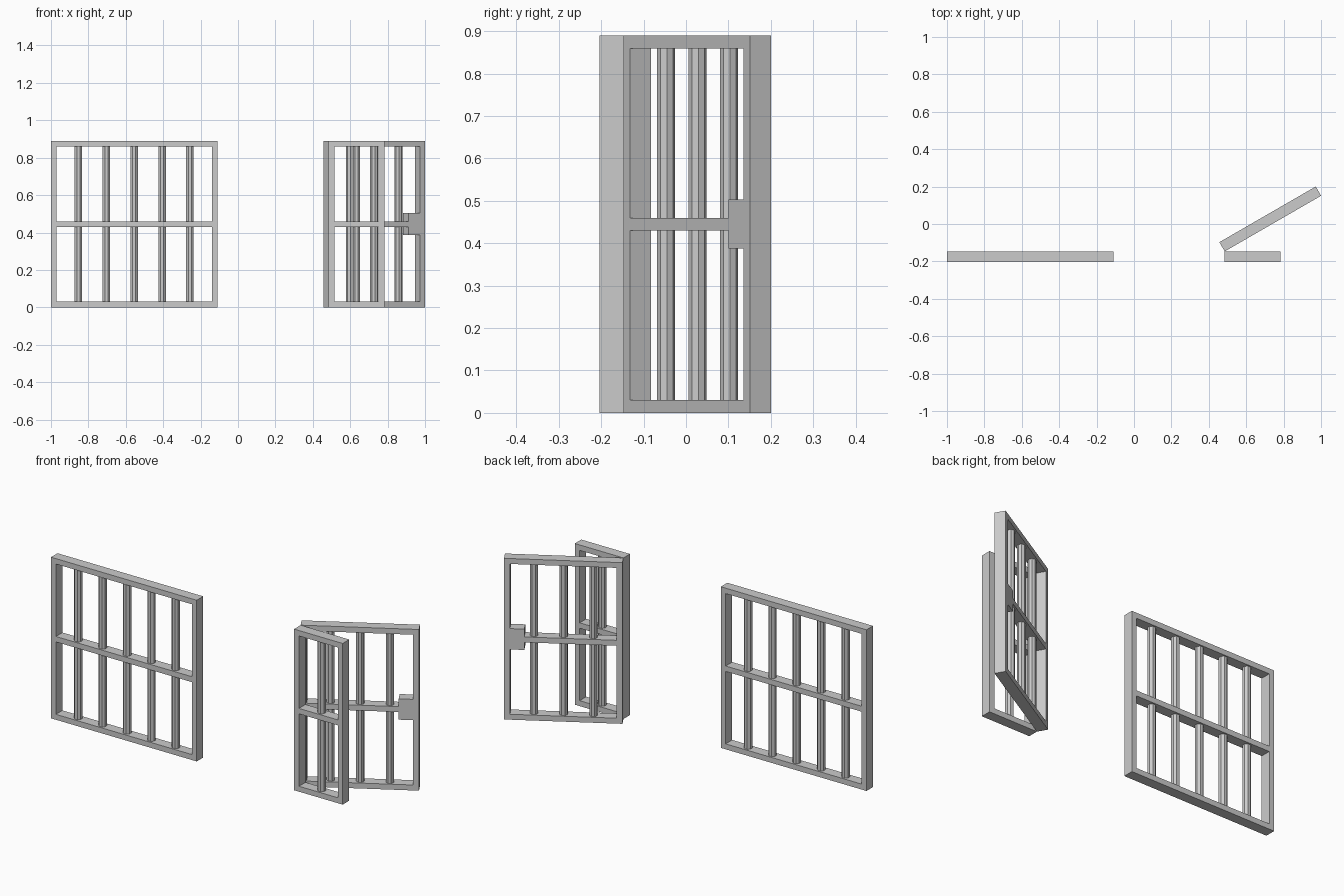
import bpy, math
from mathutils import Matrix, Vector

if "Cube" in bpy.data.objects:
    bpy.data.objects.remove(bpy.data.objects["Cube"])

H, T, F = 0.89, 0.057, 0.03      # panel height, depth, frame width
Y0 = -0.2035                     # front plane of the fixed panels
SPACING, BAR_R = 0.149, 0.0215


def box(name, x0, x1, z0, z1, m):
    bpy.ops.mesh.primitive_cube_add(size=1)
    o = bpy.context.object
    o.name = name
    o.data.transform(m @ Matrix.Translation(((x0 + x1) / 2, T / 2, (z0 + z1) / 2))
                     @ Matrix.Diagonal((x1 - x0, T, z1 - z0, 1)))
    return o


def bar(name, x, m):
    bpy.ops.mesh.primitive_cylinder_add(vertices=8, radius=BAR_R, depth=H - 2 * F, end_fill_type='NOTHING')
    o = bpy.context.object
    o.name = name
    o.data.transform(m @ Matrix.Translation((x, T / 2, H / 2))
                     @ Matrix.Rotation(math.radians(22.5), 4, 'Z'))
    return o


def panel(name, width, bars, m):
    # Outer frame and middle rail
    box(name + "_left_stile", 0, F, 0, H, m)
    box(name + "_right_stile", width - F, width, 0, H, m)
    box(name + "_bottom_rail", F, width - F, 0, F, m)
    box(name + "_top_rail", F, width - F, H - F, H, m)
    box(name + "_middle_rail", F, width - F, H / 2 - F / 2, H / 2 + F / 2, m)
    # Vertical octagonal bars
    for i in range(bars):
        bar(f"{name}_bar_{i + 1}", width / 2 + (i - (bars - 1) / 2) * SPACING, m)


# Fixed wall panels
panel("wide_panel", 0.89, 5, Matrix.Translation((-1, Y0, 0)))
panel("narrow_panel", 0.297, 1, Matrix.Translation((0.485, Y0, 0)))

# Door swung open by 30 degrees, with lock box
door = Matrix.Translation((0.485, Y0 + T, 0)) @ Matrix.Rotation(math.radians(30), 4, 'Z')
panel("door", 0.595, 3, door)
box("door_lock", 0.493, 0.595 - F, 0.388, 0.503, door)
